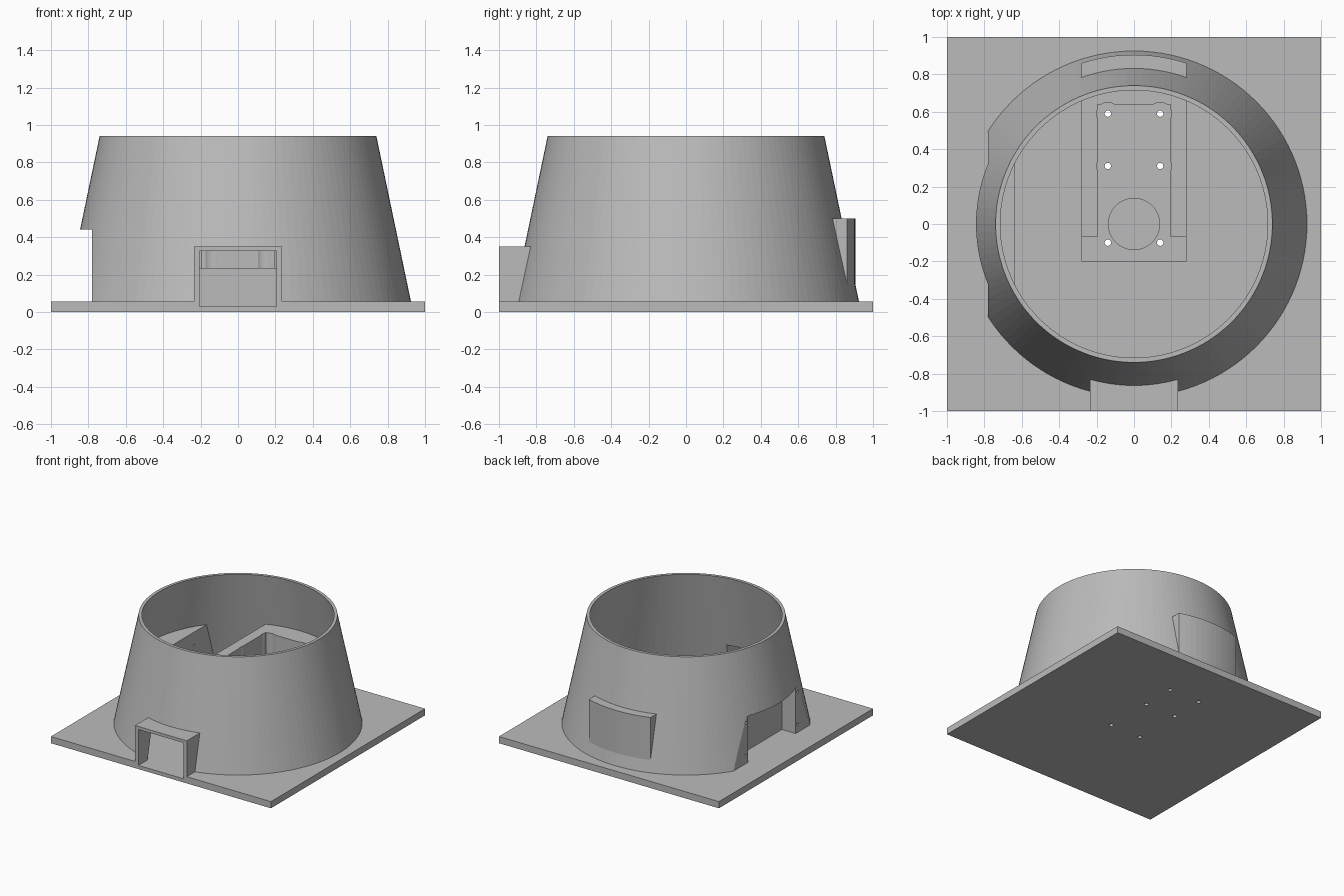
import bpy
import math
from mathutils import Vector

cube = bpy.data.objects.get("Cube")
if cube:
    bpy.data.objects.remove(cube, do_unlink=True)

SEGMENTS = 120
PLATE_TOP = 0.055
RIM = 0.94
WALL = 0.025
SLOPE = (0.925 - 0.74) / (RIM - PLATE_TOP)

grey = bpy.data.materials.new("light grey plastic")
grey.use_nodes = True
grey.diffuse_color = (0.5, 0.5, 0.5, 1)
grey.node_tree.nodes["Principled BSDF"].inputs["Base Color"].default_value = (0.5, 0.5, 0.5, 1)


def finish(name):
    obj = bpy.context.object
    obj.name = name
    obj.data.materials.append(grey)
    bpy.ops.object.transform_apply(location=True, rotation=True, scale=True)
    return obj


def box(name, x, y, z):
    low, high = Vector((x[0], y[0], z[0])), Vector((x[1], y[1], z[1]))
    bpy.ops.mesh.primitive_cube_add(size=1, location=(low + high) / 2)
    bpy.context.object.scale = high - low
    return finish(name)


def cylinder(name, radius, x, y, z, sides=32):
    bpy.ops.mesh.primitive_cylinder_add(
        vertices=sides, radius=radius, depth=z[1] - z[0],
        location=(x, y, (z[0] + z[1]) / 2))
    return finish(name)


def taper(name, z, inset):
    """Cone frustum following the housing slope, moved inward by inset."""
    r = [0.925 - inset - SLOPE * (h - PLATE_TOP) for h in z]
    bpy.ops.mesh.primitive_cone_add(
        vertices=SEGMENTS, radius1=r[0], radius2=r[1], depth=z[1] - z[0],
        location=(0, 0, (z[0] + z[1]) / 2))
    return finish(name)


def combine(target, tools, operation):
    for tool in tools:
        mod = target.modifiers.new(operation.lower(), "BOOLEAN")
        mod.operation = operation
        mod.solver = "EXACT"
        mod.object = tool
        bpy.context.view_layer.objects.active = target
        bpy.ops.object.modifier_apply(modifier=mod.name)
        bpy.data.objects.remove(tool, do_unlink=True)


# Component mount: tall block running through the back wall as a curved bump
mount = box("component_mount", (-0.28, 0.28), (-0.2, 1), (0.02, 0.5))
combine(mount, [cylinder("bump_limit", 0.905, 0, 0, (-0.1, 0.7), SEGMENTS)], "INTERSECT")
mount_cuts = [
    box("front_step", (-0.4, 0.4), (-0.4, -0.07), (0.235, 0.8)),
    box("cavity", (-0.195, 0.195), (-0.3, 0.64), (0.235, 0.8)),
    cylinder("round_pocket", 0.137, 0, 0, (0.03, 0.6), 48),
]
for side in (-1, 1):
    for y in (0.31, 0.59):
        mount_cuts.append(cylinder("screw_relief", 0.06, side * 0.14, y, (0.235, 0.8)))
combine(mount, mount_cuts, "DIFFERENCE")

# Side panel: solid chord of the housing behind the side recess
panel = box("side_panel", (-1.1, -0.635), (-0.8, 0.8), (0.02, 0.5))
combine(panel, [taper("panel_limit", (-0.1, 0.7), 0.01)], "INTERSECT")

# Housing: plate, tapered wall and front duct, hollowed out
housing = box("tapered_housing", (-1, 1), (-1, 1), (0, PLATE_TOP))
combine(housing, [
    taper("tapered_wall", (0.02, RIM), 0),
    box("duct", (-0.235, 0.235), (-1, -0.75), (0.02, 0.35)),
], "UNION")
combine(housing, [
    taper("hollow", (0.03, RIM + 0.1), WALL),
    box("duct_opening", (-0.205, 0.205), (-1.1, -0.6), (0.03, 0.325)),
], "DIFFERENCE")
combine(housing, [mount, panel], "UNION")

# Side recess, its deeper pocket, and all screw holes
cuts = [
    box("side_recess", (-1.2, -0.78), (-0.6, 0.6), (PLATE_TOP, 0.44)),
    box("side_pocket", (-0.9, -0.655), (-0.31, 0.31), (PLATE_TOP, 0.44)),
]
for side in (-1, 1):
    for y in (-0.1, 0.31, 0.59):
        cuts.append(cylinder("mount_screw_hole", 0.017, side * 0.14, y, (-0.1, 0.4), 20))
    for z in (0.12, 0.39):
        bpy.ops.mesh.primitive_cylinder_add(
            vertices=16, radius=0.011, depth=0.3,
            location=(-0.72, side * 0.335, z), rotation=(0, math.pi / 2, 0))
        cuts.append(finish("panel_screw_hole"))
combine(housing, cuts, "DIFFERENCE")

# One material slot is enough for the finished body
housing.data.materials.clear()
housing.data.materials.append(grey)
for face in housing.data.polygons:
    face.material_index = 0
